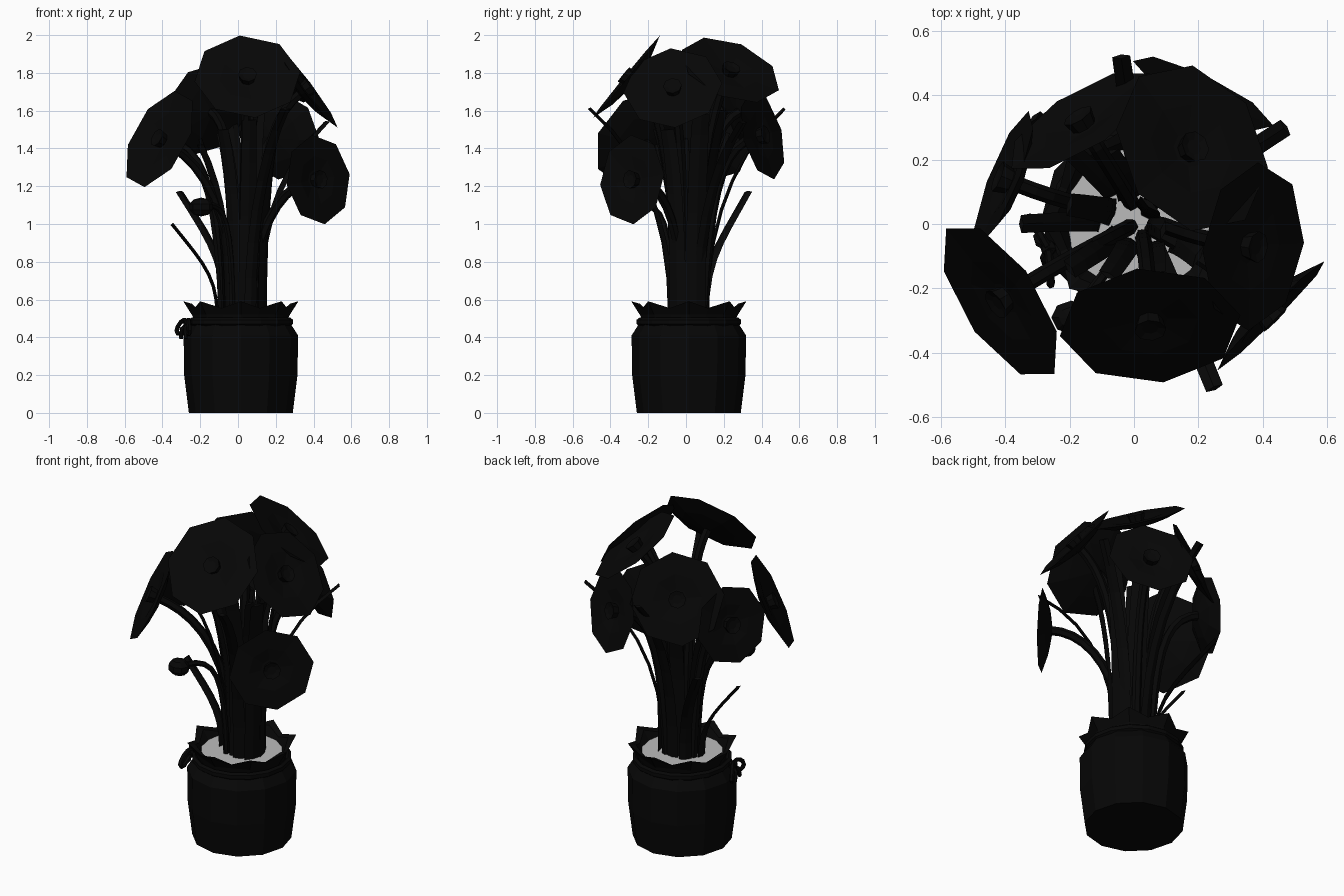
import bpy, bmesh, math, random
from mathutils import Vector as V

if "Cube" in bpy.data.objects:
    bpy.data.objects.remove(bpy.data.objects["Cube"])

random.seed(4)
CX = CY = 0.015


def mat(name, c):
    m = bpy.data.materials.new(name)
    m.diffuse_color = (c, c, c, 1)
    m.use_nodes = True
    m.node_tree.nodes["Principled BSDF"].inputs["Base Color"].default_value = m.diffuse_color
    return m


DARK, SOIL = mat("dark", 0.002), mat("soil_grey", 0.5)


def finish(name, bm, m=DARK):
    bmesh.ops.recalc_face_normals(bm, faces=bm.faces)
    me = bpy.data.meshes.new(name)
    bm.to_mesh(me)
    bm.free()
    me.materials.append(m)
    ob = bpy.data.objects.new(name, me)
    bpy.context.collection.objects.link(ob)
    return ob


def skin(bm, rings, close=False):
    """Join successive vertex rings with quads."""
    rv = [[bm.verts.new(p) for p in r] for r in rings]
    pairs = list(zip(rv, rv[1:])) + ([(rv[-1], rv[0])] if close else [])
    for a, b in pairs:
        for i in range(len(a)):
            j = (i + 1) % len(a)
            bm.faces.new((a[i], a[j], b[j], b[i]))
    return rv


def circle(r, z, n=16, wave=0.0, zwave=0.0):
    out = []
    for i in range(n):
        a = 2 * math.pi * i / n
        w = math.cos(8 * a)
        out.append((CX + (r + wave * w) * math.cos(a), CY + (r + wave * w) * math.sin(a), z + zwave * w))
    return out


def bezier(p, n=8):
    p = [V(q) for q in p]
    return [p[0] * (1 - t) ** 3 + p[1] * 3 * t * (1 - t) ** 2 + p[2] * 3 * t * t * (1 - t) + p[3] * t ** 3
            for t in (i / n for i in range(n + 1))]


def sweep(name, pts, w, h, side=None, sides=6, taper=1.0, close=False):
    """Elliptical tube along a path; side fixes the direction of its width."""
    bm = bmesh.new()
    pts = [V(p) for p in pts]
    n = len(pts)
    rings = []
    for i, p in enumerate(pts):
        a = pts[i - 1] if i or close else p
        b = pts[(i + 1) % n] if i < n - 1 or close else p
        t = (b - a).normalized()
        s = V(side) if side else V((t.y, -t.x, 0.001))
        s = (s - t * s.dot(t)).normalized()
        u = t.cross(s)
        k = 1 + (taper - 1) * i / (n - 1)
        rings.append([p + s * (w * k * math.cos(2 * math.pi * j / sides)) + u * (h * math.sin(2 * math.pi * j / sides))
                      for j in range(sides)])
    rv = skin(bm, rings, close)
    if not close:
        bm.faces.new(rv[0])
        bm.faces.new(rv[-1])
    return finish(name, bm)


# Sack-like pot with a flared, eight-pointed collar
bm = bmesh.new()
rv = skin(bm, [circle(0.275, 0, 12), circle(0.30, 0.2, 12), circle(0.303, 0.41, 12), circle(0.265, 0.47, 12),
               circle(0.24, 0.49, 12)])
bm.faces.new(rv[0])
finish("pot", bm)
bm = bmesh.new()
skin(bm, [circle(0.24, 0.48), circle(0.25, 0.52, 16, 0.01), circle(0.285, 0.573, 16, 0.02, 0.018),
          circle(0.25, 0.56, 16, 0.01, 0.018), circle(0.215, 0.51)])
finish("pot_collar", bm)

# Soil
bm = bmesh.new()
bm.faces.new([bm.verts.new(p) for p in circle(0.23, 0.525)])
finish("soil", bm, SOIL)

# Cord round the neck, with a bow
sweep("cord", circle(0.262, 0.482), 0.022, 0.017, (0, 0, 1), 6, close=True)
bow = V((-0.265, -0.075, 0.475))
out = V((-0.95, -0.3, 0)).normalized()
tan = V((out.y, -out.x, 0)) * -1
for s in (-1, 1):
    loop = [bow + (tan * s + out * 0.25) * (0.055 - 0.055 * math.cos(a))
            + V((0, 0, 0.032 * math.sin(a) - 0.02 * (1 - math.cos(a))))
            for a in (2 * math.pi * i / 10 for i in range(10))]
    sweep("bow_loop", loop, 0.013, 0.012, out, 6, close=True)
    tail = bow + out * 0.025
    sweep("bow_tail", [bow, tail + tan * s * 0.025 - V((0, 0, 0.03)), tail + tan * s * 0.045 - V((0, 0, 0.08))],
          0.013, 0.011, tuple(tan))
bm = bmesh.new()
bmesh.ops.create_icosphere(bm, subdivisions=1, radius=0.028)
bmesh.ops.translate(bm, verts=bm.verts, vec=bow)
finish("bow_knot", bm)


def flower(c, n, r):
    """Octagonal dish with a short tubular heart, on a bent stem."""
    c, n = V(c), V(n).normalized()
    q = n.to_track_quat('Z', 'Y')

    def ring(rad, z):
        return [c + q @ V((rad * math.cos(a), rad * math.sin(a), z))
                for a in (0.12 + math.pi * i / 4 for i in range(8))]
    bm = bmesh.new()
    rv = skin(bm, [ring(0.03, -0.055), ring(r * 0.6, -0.035), ring(r * 1.03, 0), ring(r * 0.55, -0.005), ring(0.055, -0.02)])
    bm.faces.new(rv[0])
    bm.faces.new(rv[-1])
    rv = skin(bm, [ring(0.04, -0.02), ring(0.05, 0.02), ring(0.025, 0.012)])
    bm.faces.new(rv[-1])
    finish("flower_head", bm)
    d = V((c.x, c.y, 0)).normalized()
    base = V((0.02, 0.01, 0.51)) + d * random.uniform(0.03, 0.11)
    end = c - n * 0.04
    sweep("flower_stem", bezier([base, base + d * 0.03 + V((0, 0, (c.z - 0.5) * 0.7)), end - n * 0.2, end], 9), 0.025, 0.025)


for c, n, r in [((0.05, -0.315, 1.78), (0.03, -0.77, 0.63), 0.275),
                ((0.18, 0.235, 1.815), (0.53, 0.32, 0.78), 0.27),
                ((0.37, -0.07, 1.72), (0.78, -0.1, 0.58), 0.255),
                ((0.425, -0.285, 1.235), (0.7, -0.7, 0.08), 0.232),
                ((-0.415, -0.24, 1.45), (-0.75, -0.5, 0.42), 0.275),
                ((-0.165, 0.32, 1.61), (-0.5, 0.8, 0.35), 0.255),
                ((-0.405, 0.14, 1.45), (-0.91, 0.36, 0.2), 0.22),
                ((0.215, 0.405, 1.47), (0.42, 0.85, 0.22), 0.235)]:
    flower(c, n, r)

# Closed bud drooping at the front left
bm = bmesh.new()
bmesh.ops.create_uvsphere(bm, u_segments=8, v_segments=5, radius=0.05)
bmesh.ops.scale(bm, verts=bm.verts, vec=(1.3, 1.1, 1))
bmesh.ops.translate(bm, verts=bm.verts, vec=(-0.195, -0.29, 1.09))
finish("bud", bm)
sweep("bud_stem", bezier([(-0.03, -0.07, 0.51), (-0.03, -0.08, 1.0), (-0.07, -0.12, 1.12), (-0.17, -0.26, 1.1)]), 0.016, 0.016)


# Long strap leaves: tip position, half width and base radius
for tip, w, rb in [((-0.35, 0.0, 1.0), 0.035, 0.13), ((-0.31, 0.33, 1.17), 0.035, 0.12), ((-0.04, 0.52, 1.61), 0.035, 0.1),
                   ((0.47, 0.30, 1.54), 0.035, 0.1), ((0.25, -0.51, 1.61), 0.035, 0.1), ((-0.20, -0.14, 1.42), 0.04, 0.08),
                   ((-0.20, 0.06, 1.45), 0.045, 0.09), ((-0.08, 0.22, 1.48), 0.045, 0.08), ((0.10, 0.20, 1.6), 0.06, 0.09),
                   ((0.22, 0.08, 1.58), 0.06, 0.12), ((0.20, -0.10, 1.5), 0.05, 0.12), ((0.06, -0.16, 1.55), 0.05, 0.08),
                   ((-0.08, -0.16, 1.5), 0.04, 0.07), ((0.05, 0.06, 1.5), 0.05, 0.03), ((0.09, -0.02, 1.45), 0.04, 0.03)]:
    tip = V(tip)
    d = V((tip.x, tip.y, 0)).normalized()
    base = V((0.02, 0.01, 0.51)) + d * rb
    h = tip.z - 0.51
    lean = (tip - base).dot(d) * 0.35
    side = (-d.y, d.x, 0)
    k = 0.6 if h < 0.7 else 0.78
    sweep("leaf", bezier([base, base + V((0, 0, h * 0.45)), base + d * lean + V((0, 0, h * k)), tip], 7), w, 0.009, side, 4, 0.8)
